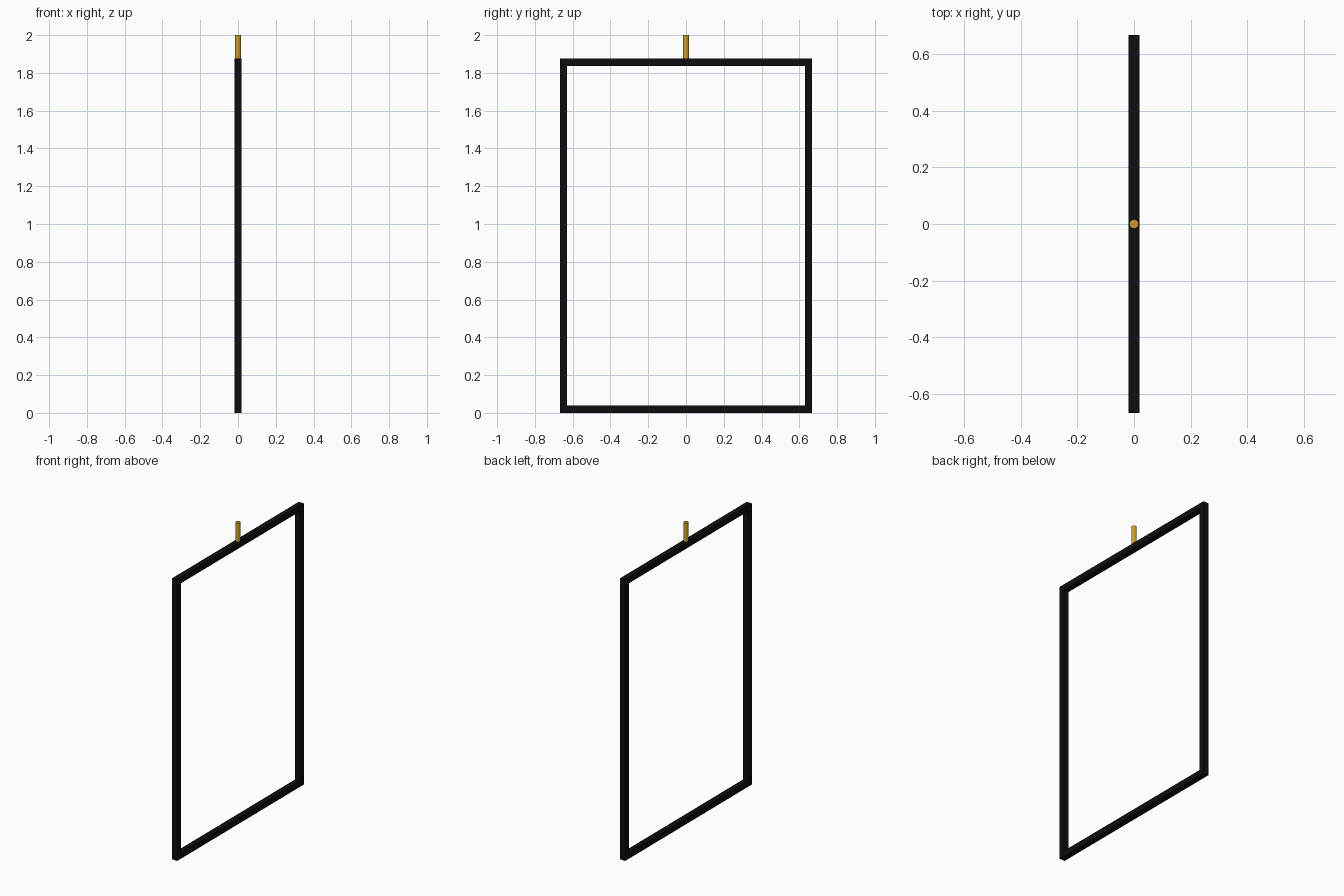
import bpy, math

if "Cube" in bpy.data.objects:
    bpy.data.objects.remove(bpy.data.objects["Cube"])

HALF_W = 0.667     # outer half width in y
FRAME_H = 1.875    # outer height
BAR = 0.038        # square bar thickness
PIN_R = 0.016


def material(name, rgb):
    m = bpy.data.materials.new(name)
    m.diffuse_color = (*rgb, 1)
    m.use_nodes = True
    m.node_tree.nodes["Principled BSDF"].inputs["Base Color"].default_value = m.diffuse_color
    return m


black = material("black", (0.004, 0.004, 0.004))
gold = material("gold", (0.66, 0.36, 0.015))

# Rectangular frame: outer and inner loops on both faces, bridged corner by corner
h, b = BAR / 2, BAR
outer = [(-HALF_W, 0), (HALF_W, 0), (HALF_W, FRAME_H), (-HALF_W, FRAME_H)]
inner = [(-HALF_W + b, b), (HALF_W - b, b),
         (HALF_W - b, FRAME_H - b), (-HALF_W + b, FRAME_H - b)]
loops = [(h, outer), (h, inner), (-h, inner), (-h, outer)]
verts = [(x, y, z) for x, loop in loops for y, z in loop]
faces = []
for k in range(4):
    n = (k + 1) % 4
    for i in range(4):
        j = (i + 1) % 4
        faces.append((k * 4 + i, k * 4 + j, n * 4 + j, n * 4 + i))
mesh = bpy.data.meshes.new("frame")
mesh.from_pydata(verts, [], faces)
mesh.materials.append(black)
frame = bpy.data.objects.new("frame", mesh)
bpy.context.collection.objects.link(frame)

# Hanging pin standing on the middle of the top bar
bpy.ops.mesh.primitive_cylinder_add(vertices=32, radius=PIN_R, depth=2 - FRAME_H,
                                    location=(0, 0, (2 + FRAME_H) / 2))
pin = bpy.context.object
pin.name = "hanging_pin"
pin.data.materials.append(gold)
bpy.ops.object.shade_smooth_by_angle(angle=math.radians(30))
